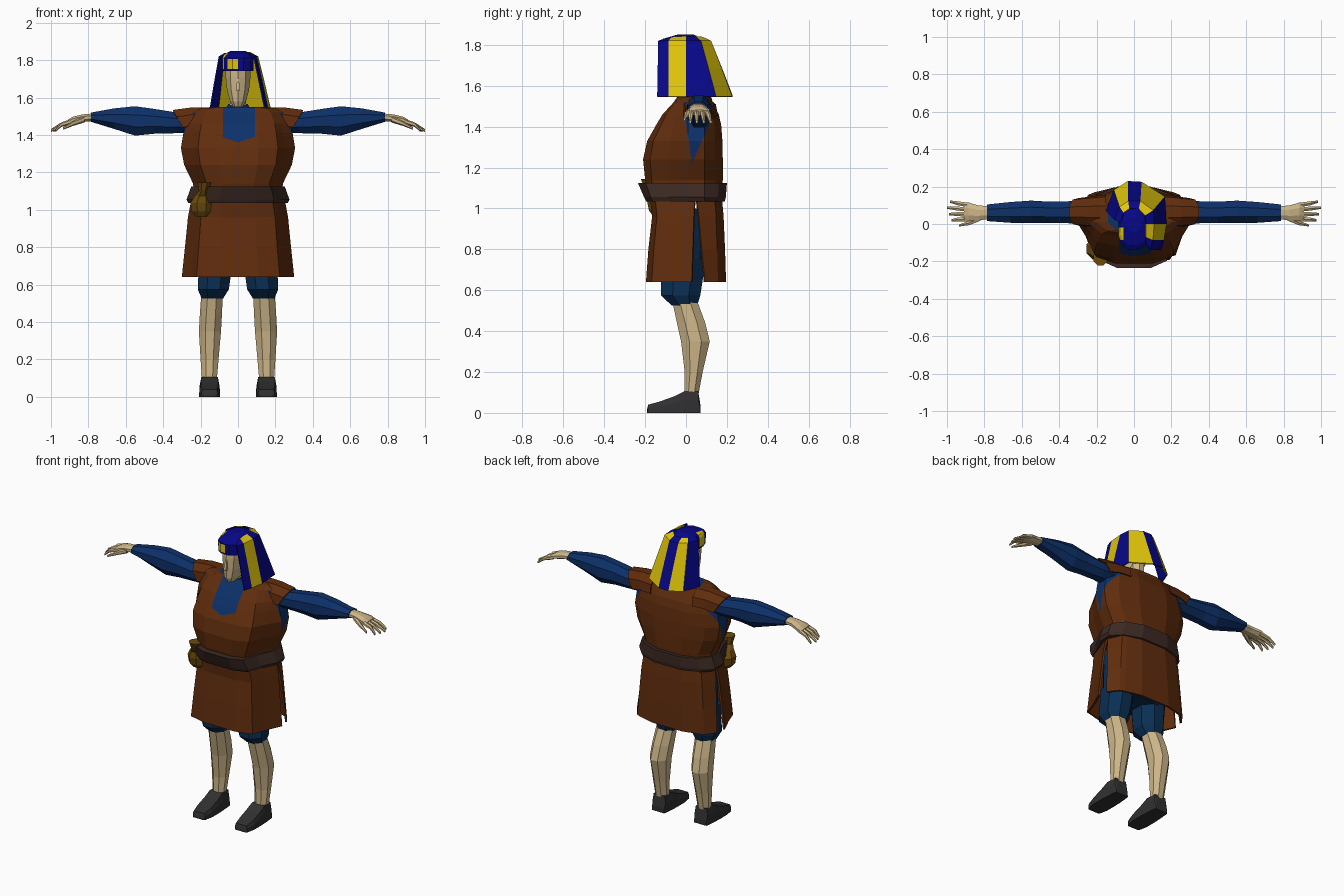
import bpy, bmesh, math
from mathutils import Vector

if "Cube" in bpy.data.objects:
    bpy.data.objects.remove(bpy.data.objects["Cube"])

COLORS = {
    "tunic_brown": (0.118, 0.026, 0.004), "shirt_blue": (0.004, 0.030, 0.142),
    "breeches_blue": (0.003, 0.028, 0.086), "belt_brown": (0.046, 0.023, 0.017),
    "skin": (0.61, 0.468, 0.25), "shoe_grey": (0.030, 0.030, 0.032),
    "pouch_ochre": (0.150, 0.070, 0.004), "cloth_blue": (0.002, 0.002, 0.25),
    "cloth_yellow": (0.76, 0.57, 0.003),
}
MATS = {}
for key, col in COLORS.items():
    MATS[key] = bpy.data.materials.new(key)
    MATS[key].diffuse_color = (*col, 1)


def oval(z, rx, yf, yb, xc=0.0, p=2.0, n=16):
    """Horizontal rounded ring between yf (front) and yb (back)."""
    pts = []
    for k in range(n):
        a = 2 * math.pi * (k + 0.5) / n
        c, s = math.cos(a), math.sin(a)
        f = lambda v: math.copysign(abs(v) ** (2 / p), v)
        pts.append((xc + rx * f(c), (yf + yb) / 2 + (yb - yf) / 2 * f(s), z))
    return pts


def mirrored(half, z):
    """Right-hand outline followed by its mirror image."""
    return [(x, y, z) for x, y in half] + [(-x, y, z) for x, y in reversed(half)]


def body(z, w, yf, yb):
    """Torso outline: narrow sides, broad flat front and back."""
    return mirrored([(.36 * w, yf), (.70 * w, .84 * yf), (.82 * w, .42 * yf), (w, .01),
                     (w, .09), (.78 * w, .8 * yb), (.35 * w, yb)], z)


def tube_ring(x, yc, zc, ry, rz, n=8):
    """Ring across the x direction."""
    return [(x, yc + ry * math.cos(2 * math.pi * (k + .5) / n),
             zc + rz * math.sin(2 * math.pi * (k + .5) / n)) for k in range(n)]


def loft(name, rings, mats, closed=True, thick=0.0, rule=None, cuts=()):
    """Skin rings; the rule picks colours and cuts slice along planes."""
    bm = bmesh.new()
    rows = [[bm.verts.new(p) for p in r] for r in rings]
    n = len(rows[0])
    for a, b in zip(rows, rows[1:]):
        for k in range(n if closed else n - 1):
            j = (k + 1) % n
            f = bm.faces.new((a[k], a[j], b[j], b[k]))
            if rule == "stripes":
                f.material_index = k % 2
    if closed:
        bm.faces.new(rows[0][::-1])
        bm.faces.new(rows[-1])
    bmesh.ops.recalc_face_normals(bm, faces=bm.faces[:])
    for co, no in cuts:
        bmesh.ops.bisect_plane(bm, geom=bm.verts[:] + bm.edges[:] + bm.faces[:],
                               plane_co=co, plane_no=no)
    if callable(rule):
        for f in bm.faces:
            f.material_index = rule(f.calc_center_median())
    me = bpy.data.meshes.new(name)
    bm.to_mesh(me)
    bm.free()
    ob = bpy.data.objects.new(name, me)
    bpy.context.collection.objects.link(ob)
    for m in mats:
        me.materials.append(MATS[m])
    if thick:
        mod = ob.modifiers.new("thickness", "SOLIDIFY")
        mod.thickness = thick
        mod.offset = 0
    return ob


def flip(rings, s):
    return [[(s * x, y, z) for x, y, z in r] for r in rings]


# Tunic top, with a shirt front at the neck and open armholes
bib = [((-.08, 0, 0), (1, 0, 0)), ((.09, 0, 0), (-1, 0, 0)),
       ((0, 0, 1.36), (.33, 0, 1)), ((0, 0, 1.36), (-.33, 0, 1))]
hole = [((0, .03, 1.22), (0, .2, .03)), ((0, .03, 1.22), (0, -.23, .1))]


def inside(c, planes):
    return all((c - Vector(co)).dot(Vector(no)) > 0 for co, no in planes)


def tunic_rule(c):
    front = c.y < .02 and inside(c, bib)
    side = abs(c.x) > .2 and c.z < 1.51 and inside(c, hole)
    return int(front or side or c.z > 1.549)


loft("tunic_top", [
    body(1.08, .235, -.185, .175), body(1.14, .24, -.20, .18),
    body(1.24, .288, -.21, .18), body(1.33, .305, -.19, .178),
    body(1.41, .292, -.145, .172), body(1.46, .28, -.115, .16),
    body(1.52, .25, -.06, .13), body(1.543, .20, -.045, .125),
    body(1.55, .14, -.035, .11)],
    ["tunic_brown", "shirt_blue"], rule=tunic_rule, cuts=bib + hole)

# Belt
loft("belt", [body(1.035, .265, -.195, .19), body(1.055, .275, -.205, .195),
              body(1.125, .25, -.235, .20)], ["belt_brown"])


# Tunic skirt: front and back panels split at the hips
def panel(z, w, y_side, y_far):
    half = [(w, y_side), (.84 * w, .4 * y_far if y_far < 0 else .8 * y_far),
            (.74 * w, .86 * y_far), (.36 * w, y_far)]
    return mirrored(half, z)


loft("skirt_front", [panel(1.05, .245, .045, -.17), panel(.96, .262, .04, -.16),
                     panel(.80, .278, .035, -.178), panel(.64, .295, .03, -.19)],
     ["tunic_brown"], closed=False, thick=.012)
loft("skirt_back", [panel(1.05, .24, .05, .17), panel(.96, .255, .06, .178),
                    panel(.80, .27, .075, .185), panel(.64, .285, .09, .19)],
     ["tunic_brown"], closed=False, thick=.012)

# Breeches: seat inside the skirt
loft("breeches_seat", [oval(.70, .215, -.11, .10, p=2.4), oval(.85, .22, -.11, .12, p=2.2),
                       oval(1.0, .215, -.11, .12, p=2.2)], ["breeches_blue"])

shoe_profile = [(-.192, 0, .012, .036), (-.185, 0, .04, .045), (-.13, 0, .055, .056),
                (-.06, 0, .08, .056), (-.01, 0, .105, .054), (.06, 0, .105, .048),
                (.072, 0, .03, .044)]
for s, side in ((1, "right"), (-1, "left")):
    # Breeches leg, bare leg and shoe
    loft("breeches_leg_" + side, flip([
        oval(.525, .062, -.075, .06, .137, n=8), oval(.575, .09, -.13, .078, .132, n=8),
        oval(.65, .094, -.13, .09, .125, n=8), oval(.75, .10, -.12, .10, .12, n=8)], s),
        ["breeches_blue"])
    loft("leg_" + side, flip([
        oval(.08, .042, -.012, .062, .153, n=8), oval(.20, .052, -.01, .085, .152, n=8),
        oval(.35, .064, -.03, .122, .15, n=8), oval(.44, .064, -.05, .10, .145, n=8),
        oval(.56, .062, -.075, .055, .138, n=8)], s), ["skin"])
    loft("shoe_" + side, flip([
        [(.152 - w, y, z0), (.152 + w, y, z0), (.152 + w * .97, y, z1 * .6),
         (.152 + w * .82, y, z1), (.152 - w * .82, y, z1), (.152 - w * .97, y, z1 * .6)]
        for y, z0, z1, w in shoe_profile], s), ["shoe_grey"])
    # Sleeve
    loft("sleeve_" + side, flip([
        tube_ring(.20, .06, 1.458, .058, .052), tube_ring(.33, .063, 1.465, .064, .06),
        tube_ring(.45, .062, 1.473, .062, .072), tube_ring(.55, .065, 1.475, .065, .085),
        tube_ring(.66, .062, 1.487, .06, .06), tube_ring(.785, .06, 1.495, .048, .027)], s),
        ["shirt_blue"])
    # Tunic cap over the shoulder
    loft("shoulder_cap_" + side, flip([
        [(x - drop * .6 * f, y * spread + .065, z - drop) for y, drop in
         ((-.07, .09), (-.062, .035), (-.025, 0), (.025, 0), (.062, .035), (.07, .09))]
        for x, z, f, spread in ((.15, 1.543, 0, 1.25), (.25, 1.543, .4, 1.12), (.348, 1.53, 1, 1))],
        s), ["tunic_brown"], closed=False, thick=.008)
    # Hand with four fingers and a thumb
    loft("palm_" + side, flip([
        tube_ring(.77, .06, 1.495, .038, .022), tube_ring(.83, .06, 1.49, .042, .022),
        tube_ring(.885, .065, 1.478, .054, .02), tube_ring(.91, .065, 1.468, .05, .014)], s),
        ["skin"])
    for i, (y0, y1, tip) in enumerate([(.027, .02, .975), (.052, .053, .99),
                                       (.078, .087, 1.0), (.102, .12, .985)]):
        loft(f"finger_{i + 1}_{side}", flip([
            tube_ring(.885, y0, 1.474, .014, .014, 6),
            tube_ring(.945, (y0 + y1) / 2, 1.455, .012, .012, 6),
            tube_ring(tip, y1, 1.424, .007, .008, 6)], s), ["skin"])
    loft("thumb_" + side, flip([
        tube_ring(.82, .035, 1.485, .02, .018, 6), tube_ring(.88, .006, 1.462, .014, .013, 6),
        tube_ring(.935, -.008, 1.435, .006, .007, 6)], s), ["skin"])

# Pouch hanging at the belt
loft("pouch", [oval(.965, .035, -.165, -.105, -.195, n=8), oval(.99, .058, -.185, -.08, -.195, n=8),
               oval(1.035, .064, -.195, -.07, -.195, n=8), oval(1.075, .045, -.19, -.10, -.19, n=8),
               oval(1.10, .026, -.205, -.14, -.185, n=8), oval(1.145, .04, -.225, -.14, -.18, n=8)],
     ["pouch_ochre"])

# Collar, neck and head
loft("collar", [oval(1.53, .075, -.04, .10, n=10), oval(1.565, .055, -.02, .09, n=10)],
     ["shirt_blue"])
loft("neck", [oval(1.54, .045, -.035, .075, n=8), oval(1.64, .045, -.04, .075, n=8)], ["skin"])
loft("head", [oval(1.553, .028, -.105, -.04, n=10), oval(1.58, .045, -.118, .02, n=10),
              oval(1.64, .062, -.122, .08, n=10), oval(1.71, .07, -.122, .095, n=10),
              oval(1.79, .07, -.115, .09, n=10)], ["skin"])
loft("nose", [oval(1.635, .011, -.138, -.11, n=4), oval(1.645, .013, -.14, -.11, n=4),
              oval(1.70, .007, -.126, -.11, n=4)], ["skin"])

# Headdress crown with yellow patches on the brow and left temple
patch = [((-.057, 0, 0), (1, 0, 0)), ((0, 0, 0), (-1, 0, 0)),
         ((0, 0, 1.752), (0, 0, 1)), ((0, 0, 1.805), (0, 0, -1))]
temple = [((0, -.085, 0), (0, 1, 0)), ((0, -.02, 0), (0, -1, 0)), patch[2]]
loft("headdress_crown", [
    oval(1.742, .084, -.138, .10, p=2.6, n=12), oval(1.812, .086, -.14, .105, p=2.6, n=12),
    oval(1.83, .078, -.115, .09, p=2.4, n=12), oval(1.85, .04, -.045, .04, n=12)],
    ["cloth_blue", "cloth_yellow"], cuts=patch + temple[:2],
    rule=lambda c: int((c.y < -.05 and c.z > 1.75 and inside(c, patch)) or
                       (c.x < -.062 and inside(c, temple))))

# Striped headdress drape, from the right temple round the back to the left
crown_edge = [(.062, -.105, 1.828), (.062, -.07, 1.836), (.062, 0, 1.84), (.058, .045, 1.84),
              (.025, .08, 1.836), (-.025, .08, 1.836), (-.055, .06, 1.836), (-.068, .01, 1.836)]
top_edge = [(.085, -.135), (.098, -.085), (.105, 0), (.10, .072), (.033, .12),
            (-.03, .12), (-.075, .09), (-.10, .02)]
low_edge = [(.142, -.14), (.157, -.085), (.17, 0), (.162, .145), (.04, .222),
            (-.032, .226), (-.105, .18), (-.147, .07)]
mid_edge = [((a[0] + b[0]) / 2, (a[1] + b[1]) / 2) for a, b in zip(top_edge, low_edge)]
loft("headdress_drape", [crown_edge] + [[(x, y, z) for x, y in edge] for edge, z in
                         ((top_edge, 1.818), (mid_edge, 1.685), (low_edge, 1.547))],
     ["cloth_blue", "cloth_yellow"], closed=False, thick=.008, rule="stripes")

for m in bpy.data.materials:
    if m.users and not m.is_grease_pencil:
        m.use_nodes = True
        m.node_tree.nodes["Principled BSDF"].inputs["Base Color"].default_value = m.diffuse_color
